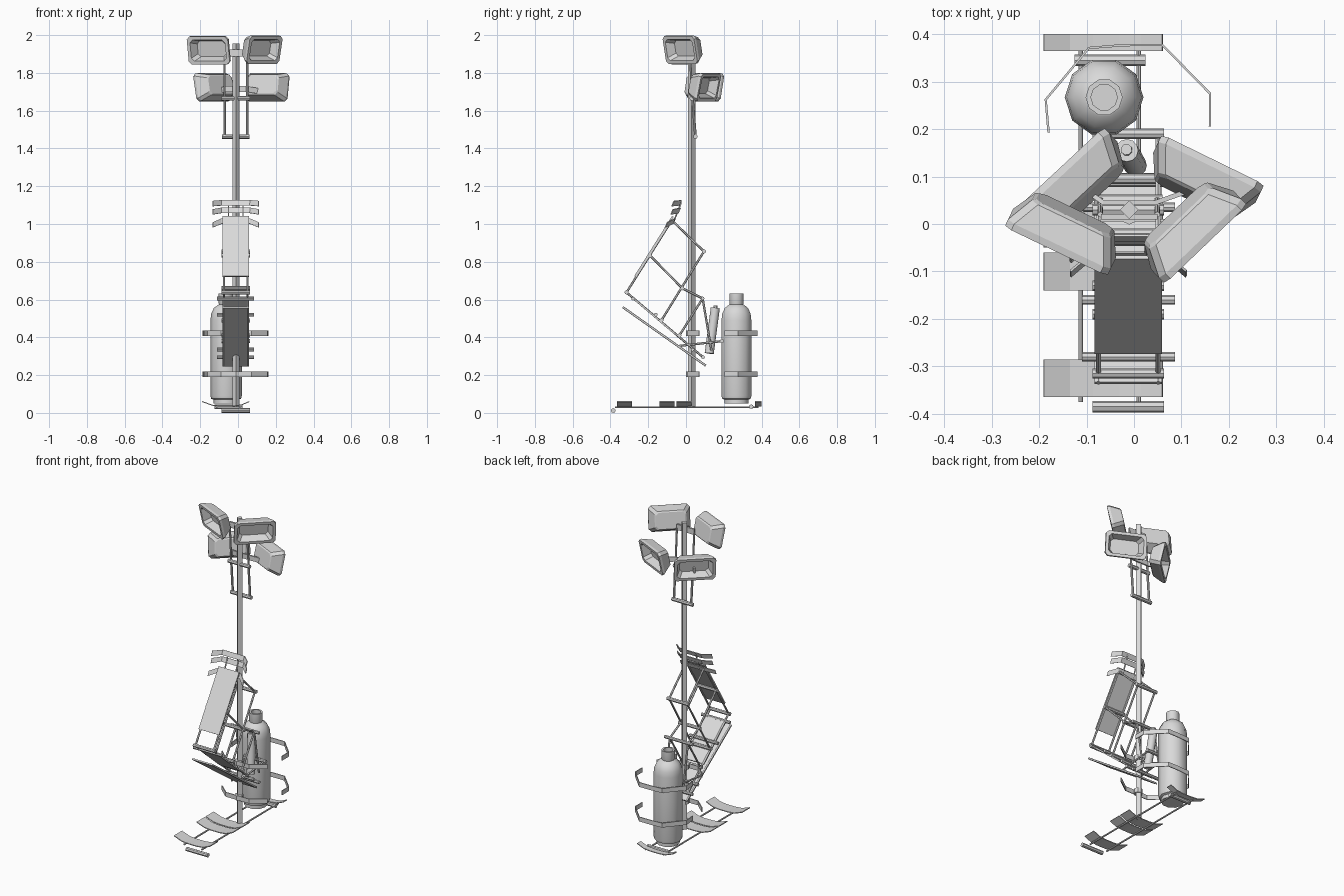
import bpy, bmesh, math
from mathutils import Vector, Matrix

cube = bpy.data.objects.get("Cube")
if cube:
    bpy.data.objects.remove(cube, do_unlink=True)

grey = bpy.data.materials.new("light_grey")
grey.use_nodes = True
grey.diffuse_color = (0.7, 0.7, 0.7, 1)
grey.node_tree.nodes["Principled BSDF"].inputs["Base Color"].default_value = (0.7, 0.7, 0.7, 1)

MID = -0.012          # centre line of the frame
SIDES = (-0.075, 0.051)


def finish(name, bm, smooth=False):
    bmesh.ops.recalc_face_normals(bm, faces=bm.faces)
    mesh = bpy.data.meshes.new(name)
    bm.to_mesh(mesh)
    bm.free()
    obj = bpy.data.objects.new(name, mesh)
    bpy.context.collection.objects.link(obj)
    mesh.materials.append(grey)
    if smooth:
        bpy.ops.object.select_all(action='DESELECT')
        obj.select_set(True)
        bpy.context.view_layer.objects.active = obj
        bpy.ops.object.shade_smooth_by_angle(angle=math.radians(40))
    return obj


def tube(name, a, b, r, sides=8):
    a, b = Vector(a), Vector(b)
    d = b - a
    m = Matrix.Translation((a + b) / 2) @ d.to_track_quat('Z', 'Y').to_matrix().to_4x4()
    bm = bmesh.new()
    bmesh.ops.create_cone(bm, cap_ends=True, segments=sides, radius1=r, radius2=r,
                          depth=d.length, matrix=m)
    return finish(name, bm, sides > 4)


def crossbar(name, y, z, half=0.075, r=0.011):
    return tube(name, (MID - half, y, z), (MID + half, y, z), r)


def ribbon(name, path, across, thick=0.005):
    """Thin bent strip swept along a path."""
    bm = bmesh.new()
    across = Vector(across) / 2
    rows = [[bm.verts.new(Vector(p) + s * across) for s in (-1, 1)] for p in path]
    for p, q in zip(rows, rows[1:]):
        bm.faces.new((p[0], q[0], q[1], p[1]))
    obj = finish(name, bm)
    mod = obj.modifiers.new("thickness", 'SOLIDIFY')
    mod.thickness = thick
    mod.offset = 0
    return obj


def panel(name, low, high):
    """Flat board between two (y, z) points."""
    return ribbon(name, [(MID, *low), (MID, *high)], (0.142, 0, 0), 0.009)


def lathe(name, centre, profile, sides):
    bm = bmesh.new()
    rings = []
    for r, z in profile:
        rings.append([bm.verts.new((centre[0] + r * math.cos(2 * math.pi * i / sides),
                                    centre[1] + r * math.sin(2 * math.pi * i / sides), z))
                      for i in range(sides)])
    for p, q in zip(rings, rings[1:]):
        for i in range(sides):
            j = (i + 1) % sides
            bm.faces.new((p[i], p[j], q[j], q[i]))
    bm.faces.new(rings[0])
    bm.faces.new(rings[-1])
    return finish(name, bm, True)


def lamp(name, centre, facing):
    """Tapered floodlight with chamfered corners and a recessed face."""
    bm = bmesh.new()
    rings = []
    # width, height, distance along the facing direction
    for w, h, d in ((0.17, 0.095, -0.075), (0.185, 0.11, -0.07), (0.24, 0.15, -0.015),
                    (0.24, 0.15, 0), (0.205, 0.115, 0), (0.165, 0.085, -0.045)):
        x, z, c = w / 2, h / 2, 0.016
        corner = [(x, z - c), (x - c, z), (c - x, z), (-x, z - c),
                  (-x, c - z), (c - x, -z), (x - c, -z), (x, c - z)]
        rings.append([bm.verts.new((u, -d, v)) for u, v in corner])
    for p, q in zip(rings, rings[1:]):
        for i in range(8):
            j = (i + 1) % 8
            bm.faces.new((p[i], p[j], q[j], q[i]))
    bm.faces.new(rings[0])
    bm.faces.new(rings[-1])
    yaw = math.atan2(facing[0], -facing[1])
    m = Matrix.Rotation(yaw, 4, 'Z') @ Matrix.Rotation(math.radians(12), 4, 'X')
    bmesh.ops.transform(bm, matrix=Matrix.Translation(centre) @ m, verts=bm.verts)
    return finish(name, bm)


# Mast
tube("mast", (-0.01, 0.03, 0.03), (-0.01, 0.03, 1.955), 0.019, 4)

# Base rails, end rollers and curved foot plates
for x in (-0.112, 0.01):
    tube("base_rail", (x, -0.375, 0.03), (x, 0.385, 0.03), 0.005)
crossbar("front_roller", -0.385, 0.0125, 0.075, 0.0125)
tube("rear_roller", (-0.125, 0.345, 0.033), (0.024, 0.345, 0.033), 0.012)
for y, depth in ((-0.325, 0.08), (-0.1, 0.08), (-0.01, 0.08), (0.382, 0.036)):
    ribbon("foot_plate", [(-0.19, y, 0.06), (-0.135, y, 0.04), (-0.087, y, 0.036),
                          (-0.03, y, 0.036), (0.015, y, 0.041), (0.06, y, 0.06)], (0, depth, 0))

# Gas cylinder with foot ring and hollow collar
tank = (-0.063, 0.267)
lathe("gas_cylinder", tank, [(0.066, 0.05), (0.066, 0.07), (0.079, 0.075), (0.083, 0.09),
                             (0.083, 0.49), (0.079, 0.525), (0.065, 0.555), (0.042, 0.572),
                             (0.036, 0.575)], 10)
lathe("cylinder_collar", tank, [(0.036, 0.57), (0.039, 0.58), (0.039, 0.632), (0.028, 0.632),
                                (0.028, 0.585)], 10)

# Strap clamps, rear and front
for z in (0.422, 0.205):
    ribbon("rear_strap", [(-0.18, 0.193, z), (-0.186, 0.262, z), (-0.095, 0.371, z),
                          (-0.02, 0.377, z), (0.06, 0.377, z), (0.16, 0.275, z),
                          (0.16, 0.205, z)], (0, 0, 0.028))
    ribbon("front_strap", [(-0.16, 0.07, z), (-0.09, 0.008, z), (0.07, 0.008, z),
                           (0.155, 0.07, z)], (0, 0, 0.028))
    tube("strap_boss", (-0.01, 0.025, z - 0.014), (-0.01, 0.025, z + 0.014), 0.026)

# Damper behind the mast
tube("damper", (0.003, 0.123, 0.315), (-0.015, 0.155, 0.555), 0.024, 12)
tube("damper_rod", (-0.015, 0.155, 0.55), (-0.016, 0.157, 0.568), 0.012)

# Folding frame: joints as (y, z)
J = {"a": (-0.315, 0.638), "b": (-0.19, 0.833), "c": (-0.075, 1.02), "d": (0.095, 0.855),
     "e": (-0.02, 0.66), "f": (0.088, 0.606), "g": (-0.13, 0.49), "h": (-0.035, 0.41),
     "i": (0.19, 0.38), "j": (0.09, 0.295), "k": (-0.335, 0.56), "l": (0.105, 0.25),
     "m": (-0.035, 0.355), "n": (0.135, 0.33)}
for link in ("ac", "cd", "be", "dg", "ef", "fh", "fn", "mi", "aj", "kl"):
    for x in SIDES:
        tube("frame_link_" + link, (x, *J[link[0]]), (x, *J[link[1]]), 0.006, 6)
for joint in "abdeghi":
    crossbar("frame_crossbar", *J[joint])
for y, z in (J["f"], (-0.28, 0.605), (-0.16, 0.52), (0.035, 0.335), (0.09, 0.295)):
    crossbar("wide_crossbar", y, z, 0.098, 0.01)

# Boards
panel("back_board", (-0.27, 0.722), (-0.07, 1.04))
panel("seat_board", (-0.28, 0.607), (-0.06, 0.42))
panel("under_board", J["k"], J["l"])

# Bent strips at the top of the back board
for y, z, drop in ((-0.03, 1.112, 0.004), (-0.035, 1.072, 0.008), (-0.065, 1.015, 0.02)):
    ribbon("head_strip", [(MID - 0.122, y - 0.04, z - drop), (MID - 0.075, y, z),
                          (MID + 0.075, y, z), (MID + 0.122, y - 0.04, z - drop)],
           (0, 0.012, 0.028))
for x in (-0.05, 0.026):
    tube("head_strip_support", (x, -0.07, 1.0), (x, -0.025, 1.115), 0.004, 6)

# Lamp rack on the mast
crossbar("rack_bottom_bar", 0.05, 1.463, 0.072, 0.012)
crossbar("rack_middle_bar", 0.03, 1.665, 0.075, 0.012)
ribbon("rack_top_plate", [(-0.07, 0.015, 1.905), (0.05, 0.015, 1.905)], (0, 0, 0.035), 0.012)
for x in (-0.071, 0.049):
    tube("rack_rod", (x, 0.02, 1.9), (x, 0.035, 1.66), 0.006)
    tube("rack_rod", (x, 0.035, 1.66), (x, 0.05, 1.463), 0.007)
ribbon("lower_lamp_bracket", [(-0.12, 0.085, 1.7), (-0.065, 0.045, 1.715), (0.045, 0.045, 1.715),
                              (0.13, 0.075, 1.7)], (0, 0, 0.03), 0.01)

# Four floodlights facing outwards
lamp("upper_right_lamp", (-0.158, -0.044, 1.918), (-0.43, -0.90))
lamp("upper_left_lamp", (0.141, -0.032, 1.921), (0.69, -0.72))
lamp("lower_right_lamp", (-0.141, 0.111, 1.722), (-0.68, 0.73))
lamp("lower_left_lamp", (0.160, 0.122, 1.722), (0.44, 0.90))
